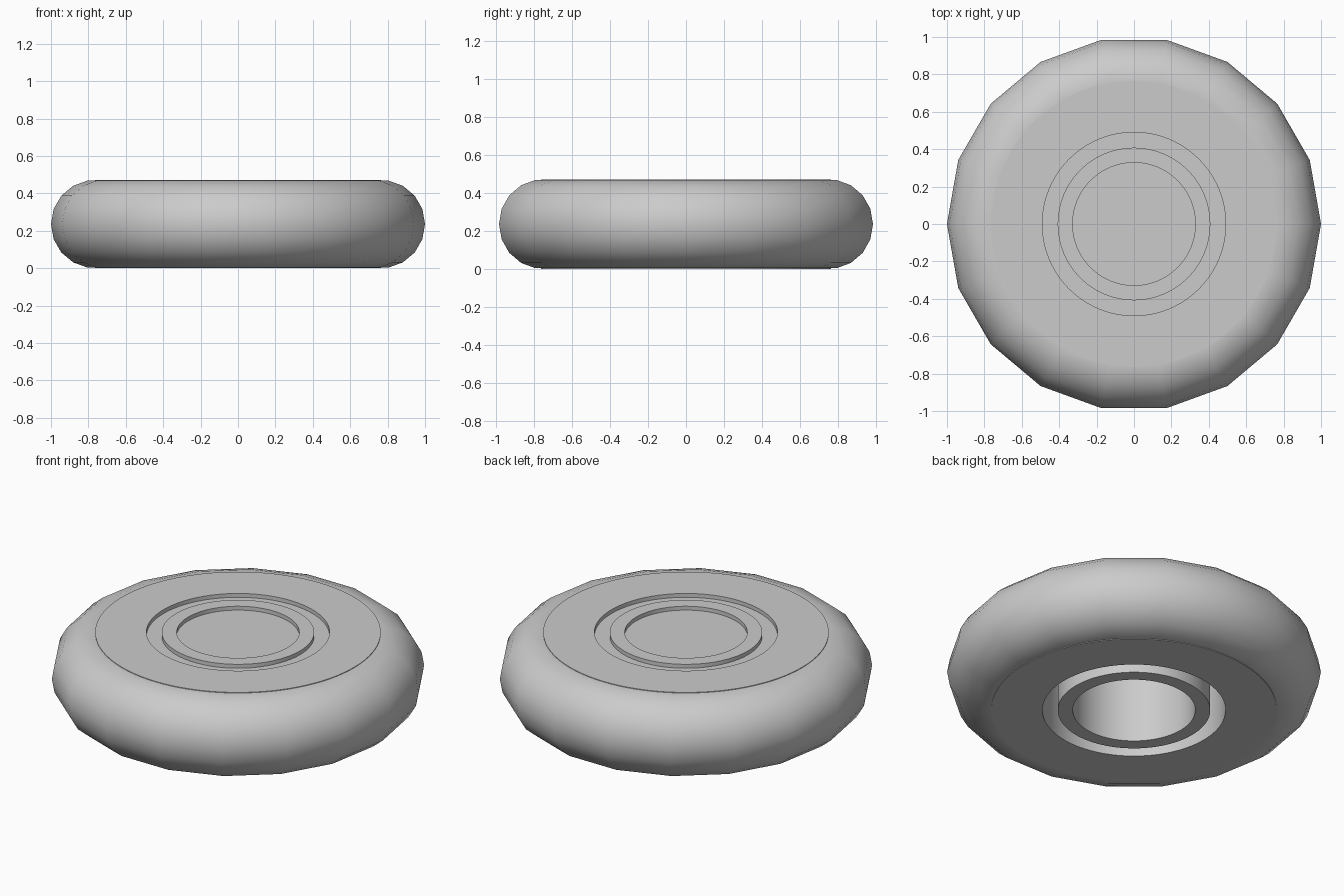
import bpy
import bmesh
import math

cube = bpy.data.objects.get("Cube")
if cube:
    bpy.data.objects.remove(cube, do_unlink=True)

HEIGHT = 0.472
MID = HEIGHT / 2

grey = bpy.data.materials.new("plain grey")
grey.use_nodes = True
colour = (0.6, 0.6, 0.6, 1)
grey.diffuse_color = colour
grey.node_tree.nodes["Principled BSDF"].inputs["Base Color"].default_value = colour


def finish(obj, name, angle):
    obj.name = name
    obj.data.materials.append(grey)
    bpy.ops.object.select_all(action="DESELECT")
    obj.select_set(True)
    bpy.context.view_layer.objects.active = obj
    bpy.ops.object.shade_smooth_by_angle(angle=math.radians(angle))


def ring(name, inner, outer, low, high, sides=96):
    """Flat-ended tube; an inner radius of zero gives a solid disc."""
    if inner == 0:
        bpy.ops.mesh.primitive_cylinder_add(
            vertices=sides, radius=outer, depth=high - low,
            location=(0, 0, (low + high) / 2))
        finish(bpy.context.object, name, 30)
        return
    bm = bmesh.new()
    profile = [(inner, low), (outer, low), (outer, high), (inner, high)]
    loops = []
    for i in range(sides):
        a = math.tau * i / sides
        loops.append([bm.verts.new((r * math.cos(a), r * math.sin(a), z))
                      for r, z in profile])
    for i in range(sides):
        here, there = loops[i], loops[(i + 1) % sides]
        for j in range(4):
            k = (j + 1) % 4
            bm.faces.new((here[j], there[j], there[k], here[k]))
    bmesh.ops.recalc_face_normals(bm, faces=bm.faces)
    mesh = bpy.data.meshes.new(name)
    bm.to_mesh(mesh)
    bm.free()
    obj = bpy.data.objects.new(name, mesh)
    bpy.context.collection.objects.link(obj)
    finish(obj, name, 30)


# Rounded tyre with a coarse outline
bpy.ops.mesh.primitive_torus_add(
    major_segments=18, minor_segments=18,
    major_radius=0.764, minor_radius=0.236, location=(0, 0, MID))
finish(bpy.context.object, "tyre", 40)

# Wheel body, hub sleeve and the thin web closing the top
ring("wheel_body", 0.49, 0.764, 0, HEIGHT)
ring("hub_sleeve", 0.328, 0.408, 0, HEIGHT)
ring("web_plate", 0, 0.5, HEIGHT - 0.045, HEIGHT - 0.023)
